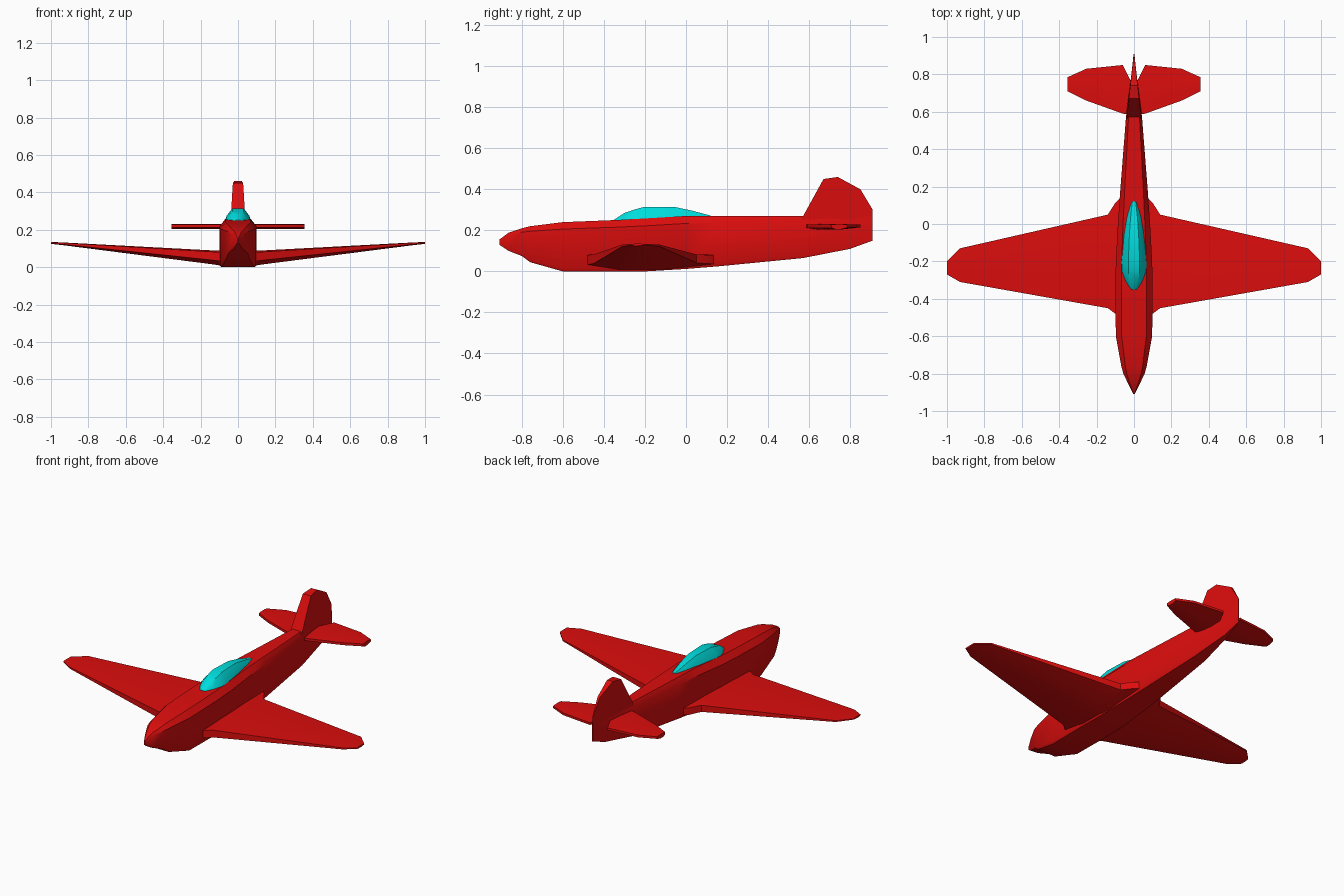
import bpy, bmesh, math

old = bpy.data.objects.get("Cube")
if old:
    bpy.data.objects.remove(old, do_unlink=True)


def material(name, rgb):
    m = bpy.data.materials.new(name)
    m.use_nodes = True
    m.diffuse_color = (*rgb, 1)
    m.node_tree.nodes["Principled BSDF"].inputs["Base Color"].default_value = (*rgb, 1)
    return m


red = material("red paint", (0.72, 0.004, 0.004))
cyan = material("cyan glass", (0.0, 0.72, 0.72))


def loft(name, rings, mat, mirror=False, angle=35):
    """Skin a row of equal-sized rings and cap both ends."""
    bm = bmesh.new()
    loops = [[bm.verts.new(p) for p in ring] for ring in rings]
    n = len(loops[0])
    for a, b in zip(loops, loops[1:]):
        for i in range(n):
            j = (i + 1) % n
            bm.faces.new((a[i], a[j], b[j], b[i]))
    bm.faces.new(loops[0])
    bm.faces.new(loops[-1])
    bmesh.ops.recalc_face_normals(bm, faces=bm.faces)
    mesh = bpy.data.meshes.new(name)
    bm.to_mesh(mesh)
    bm.free()
    mesh.materials.append(mat)
    ob = bpy.data.objects.new(name, mesh)
    bpy.context.collection.objects.link(ob)
    bpy.ops.object.select_all(action="DESELECT")
    ob.select_set(True)
    bpy.context.view_layer.objects.active = ob
    bpy.ops.object.shade_smooth_by_angle(angle=math.radians(angle))
    if mirror:
        ob.modifiers.new("mirror", "MIRROR").use_clip = False
    return ob


def body_ring(y, bottom, top, half):
    """Boxy section with chamfered shoulders."""
    h = top - bottom
    side = [(0.9 * half, bottom), (half, bottom + 0.06 * h),
            (half, bottom + 0.86 * h), (0.68 * half, top)]
    return [(x, y, z) for x, z in side] + [(-x, y, z) for x, z in reversed(side)]


def canopy_ring(y, base, top, half):
    h = top - base
    side = [(half, base), (0.8 * half, base + 0.55 * h), (0.4 * half, top)]
    return [(x, y, z) for x, z in side] + [(-x, y, z) for x, z in reversed(side)]


def wing_ring(x, front, back, bottom, top):
    """Flat-topped aerofoil with blunt edges: (chord, height) fractions."""
    shape = [(0, 0.9), (0.3, 1), (0.7, 1), (1, 0.9),
             (1, 0.35), (0.6, 0), (0.25, 0), (0, 0.3)]
    return [(x, front + (back - front) * c, bottom + (top - bottom) * t) for c, t in shape]


# Fuselage: y, bottom, top, half width
body = [(-0.91, 0.13, 0.155, 0.004), (-0.865, 0.1, 0.188, 0.026),
        (-0.8, 0.075, 0.21, 0.057), (-0.76, 0.045, 0.22, 0.068),
        (-0.6, 0.0, 0.24, 0.097), (-0.35, 0.0, 0.25, 0.1),
        (-0.2, 0.0, 0.258, 0.097), (0.0, 0.012, 0.27, 0.086),
        (0.16, 0.025, 0.27, 0.075), (0.57, 0.065, 0.27, 0.043),
        (0.8, 0.11, 0.27, 0.014), (0.91, 0.15, 0.27, 0.002)]
loft("fuselage", [body_ring(*s) for s in body], red)

# Canopy
glass = [(-0.35, 0.225, 0.252, 0.03), (-0.3, 0.225, 0.285, 0.056),
         (-0.25, 0.225, 0.302, 0.076), (-0.2, 0.225, 0.315, 0.076),
         (-0.06, 0.235, 0.315, 0.062), (0.03, 0.245, 0.296, 0.047),
         (0.12, 0.255, 0.272, 0.022)]
loft("canopy", [canopy_ring(*s) for s in glass], cyan, angle=45)

# Main wings with root fillets: x, leading y, trailing y, bottom, top
wing = [(0.04, -0.49, 0.17, 0.006, 0.088), (0.1, -0.48, 0.113, 0.01, 0.088),
        (0.14, -0.45, 0.05, 0.016, 0.09), (0.93, -0.31, -0.13, 0.117, 0.132),
        (1.0, -0.27, -0.2, 0.125, 0.135)]
loft("wings", [wing_ring(*s) for s in wing], red, mirror=True)

# Tailplane, notched beside the fin
tail = [(0.0, 0.585, 0.74), (0.02, 0.585, 0.77), (0.06, 0.59, 0.85),
        (0.255, 0.66, 0.83), (0.355, 0.71, 0.785)]
loft("tailplane", [wing_ring(*s, 0.205, 0.23) for s in tail], red, mirror=True)

# Fin: outline swept across a thickness that narrows towards the back
outline = [(0.56, 0.25), (0.67, 0.45), (0.74, 0.46),
           (0.85, 0.4), (0.91, 0.3), (0.91, 0.2)]
loft("fin", [[(s * 0.11 * (0.92 - y), y, z) for y, z in outline] for s in (-1, 1)], red)
